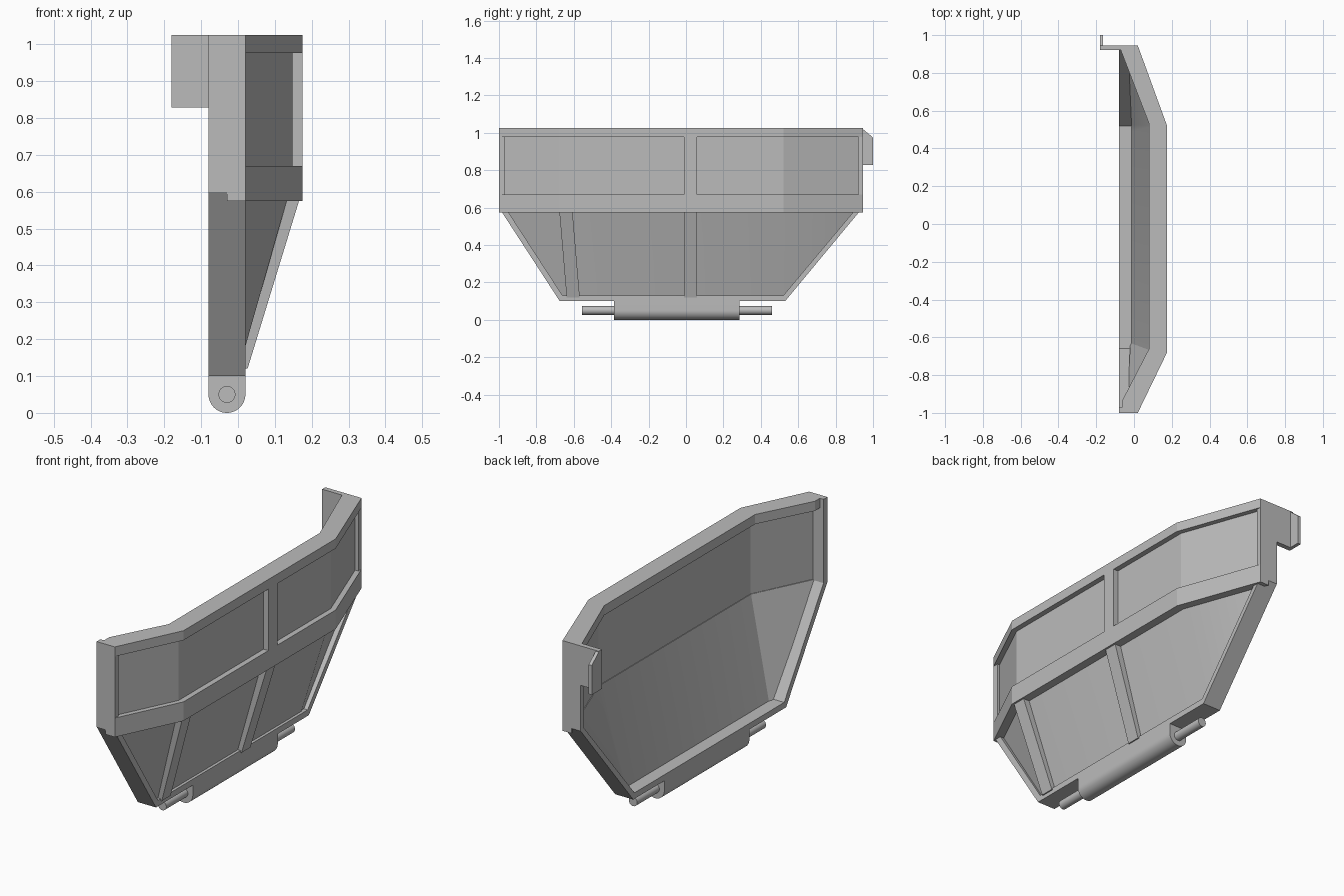
import bpy, bmesh, math

cube = bpy.data.objects.get("Cube")
if cube:
    bpy.data.objects.remove(cube, do_unlink=True)

grey = bpy.data.materials.new("plain_grey")
grey.use_nodes = True
COLOUR = (0.5, 0.5, 0.5, 1)
grey.diffuse_color = COLOUR
grey.node_tree.nodes["Principled BSDF"].inputs["Base Color"].default_value = COLOUR


def loft(name, ring_a, ring_b):
    """Closed solid between two rings with equal point counts."""
    bm = bmesh.new()
    a = [bm.verts.new(p) for p in ring_a]
    b = [bm.verts.new(p) for p in ring_b]
    n = len(a)
    bm.faces.new(a)
    bm.faces.new(b[::-1])
    for i in range(n):
        j = (i + 1) % n
        bm.faces.new((a[j], a[i], b[i], b[j]))
    bmesh.ops.triangulate(bm, faces=[f for f in bm.faces if len(f.verts) > 4])
    bmesh.ops.recalc_face_normals(bm, faces=bm.faces[:])
    mesh = bpy.data.meshes.new(name)
    bm.to_mesh(mesh)
    bm.free()
    mesh.materials.append(grey)
    obj = bpy.data.objects.new(name, mesh)
    bpy.context.collection.objects.link(obj)
    return obj


def along_x(name, yz, x0, x1):
    return loft(name, [(x0, y, z) for y, z in yz], [(x1, y, z) for y, z in yz])


def along_y(name, xz, y0, y1):
    return loft(name, [(x, y0, z) for x, z in xz], [(x, y1, z) for x, z in xz])


def along_z(name, xy, z0, z1):
    return loft(name, [(x, y, z0) for x, y in xy], [(x, y, z1) for x, y in xy])


def smooth(obj, angle=30):
    bpy.ops.object.select_all(action='DESELECT')
    obj.select_set(True)
    bpy.context.view_layer.objects.active = obj
    bpy.ops.object.shade_smooth_by_angle(angle=math.radians(angle))


# Outward bulging plan line shared by rails and panels
PLAN = [(0.02, -1.0), (0.175, -0.68), (0.175, 0.52), (0.02, 0.945)]


def band(outer, inner):
    """Plan strip between two offsets of the bulging line."""
    return ([(x - outer, y) for x, y in PLAN]
            + [(x - inner, y) for x, y in reversed(PLAN)])


# Open-topped rim frame
outer = [(-1.0, 1.02), (-1.0, 0.6), (-0.675, 0.1),
         (0.53, 0.1), (0.945, 0.6), (0.945, 1.02)]
inner = [(0.92, 1.02), (0.92, 0.607), (0.52, 0.13),
         (-0.66, 0.13), (-0.97, 0.607), (-0.97, 1.02)]
along_x("rim_frame", outer + inner, -0.08, 0.02)

# Top rail with inner lip, lower rail and upper panel
lip = [(-0.08, 0.945), (-0.08, 0.92), (-0.07, 0.92), (0.08, 0.53),
       (0.08, -0.66), (-0.06, -0.93), (-0.06, -0.97), (-0.08, -0.97), (-0.08, -1.0)]
along_z("top_rail", PLAN + lip, 0.977, 1.025)
along_z("lower_rail", band(0, 0.05), 0.575, 0.67)
along_z("upper_panel", band(0.027, 0.055), 0.6, 0.99)

# Sloping lower panel
top = [(-0.01, -0.99), (0.142, -0.68), (0.142, 0.52), (-0.01, 0.935)]
foot = [(0.0, -0.665), (0.0, -0.63), (0.0, 0.49), (0.0, 0.525)]


def sheet(line, z, depth):
    return ([(x, y, z) for x, y in line]
            + [(x - depth, y, z) for x, y in reversed(line)])


smooth(loft("lower_panel", sheet(top, 0.61, 0.025), sheet(foot, 0.11, 0.02)), 20)

# Vertical stiffening ribs
along_z("upper_rib", [(0.13, -0.01), (0.175, -0.01), (0.175, 0.06), (0.13, 0.06)],
        0.66, 0.985)


def lower_rib(name, y_top, y_foot, width=0.07):
    def ring(y, z, x0, x1):
        return [(x0, y, z), (x1, y, z), (x1, y + width, z), (x0, y + width, z)]
    loft(name, ring(y_top, 0.58, 0.115, 0.167), ring(y_foot, 0.12, 0.0, 0.026))


lower_rib("centre_lower_rib", -0.01, -0.01)
lower_rib("side_lower_rib", -0.677, -0.638)

# Hinge barrel and pin
STEPS = 24
arc = [(-0.03 + 0.05 * math.cos(math.pi * i / STEPS),
        0.05 - 0.05 * math.sin(math.pi * i / STEPS)) for i in range(STEPS + 1)]
smooth(along_y("hinge_barrel", arc + [(-0.08, 0.11), (0.02, 0.11)], -0.385, 0.285))
pin = [(-0.03 + 0.023 * math.cos(math.tau * i / STEPS),
        0.05 + 0.023 * math.sin(math.tau * i / STEPS)) for i in range(STEPS)]
smooth(along_y("hinge_pin", pin, -0.555, 0.46))

# Latch bracket: plate and bent flange
along_y("latch_plate", [(-0.18, 0.828), (-0.07, 0.828), (-0.07, 1.025), (-0.18, 1.025)],
        0.92, 0.945)
along_x("latch_flange", [(0.94, 0.828), (1.0, 0.828), (1.0, 0.975), (0.94, 1.025)],
        -0.18, -0.163)
